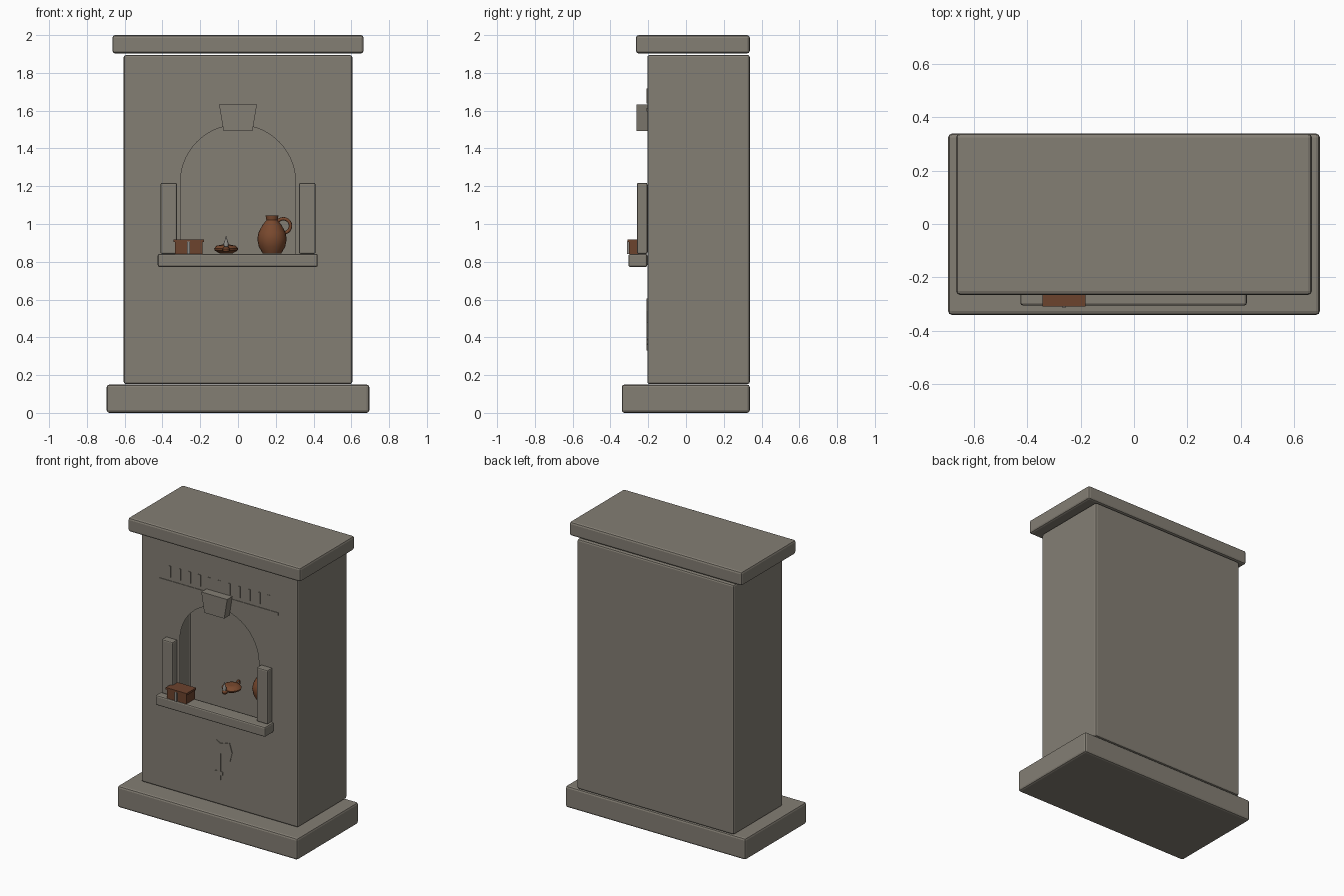
import bpy
import bmesh
from math import pi, sin, cos, radians
from mathutils import Matrix

if "Cube" in bpy.data.objects:
    bpy.data.objects.remove(bpy.data.objects["Cube"])


def material(name, rgb):
    mat = bpy.data.materials.new(name)
    mat.use_nodes = True
    mat.diffuse_color = (*rgb, 1)
    mat.node_tree.nodes["Principled BSDF"].inputs["Base Color"].default_value = (*rgb, 1)
    return mat


STONE = material("warm grey stone", (0.23, 0.21, 0.175))
CLAY = material("terracotta", (0.19, 0.066, 0.027))
WOOD = material("dark red wood", (0.15, 0.056, 0.027))
METAL = material("pale grey", (0.27, 0.26, 0.24))


def finish(bm, name, mat, smooth=False):
    bmesh.ops.recalc_face_normals(bm, faces=bm.faces)
    mesh = bpy.data.meshes.new(name)
    bm.to_mesh(mesh)
    bm.free()
    mesh.materials.append(mat)
    obj = bpy.data.objects.new(name, mesh)
    bpy.context.collection.objects.link(obj)
    if smooth:
        bpy.ops.object.select_all(action='DESELECT')
        obj.select_set(True)
        bpy.context.view_layer.objects.active = obj
        bpy.ops.object.shade_smooth_by_angle(angle=radians(40))
    return obj


def box_mesh(x, y, z, bevel):
    bm = bmesh.new()
    size = [b - a for a, b in (x, y, z)]
    mid = [(a + b) / 2 for a, b in (x, y, z)]
    bmesh.ops.create_cube(bm, size=1, matrix=Matrix.Translation(mid) @ Matrix.Diagonal((*size, 1)))
    if bevel:
        bmesh.ops.bevel(bm, geom=bm.edges[:], offset=bevel, segments=2, profile=0.5, affect='EDGES')
    return bm


def box(name, x, y, z, mat=STONE, bevel=0.0):
    return finish(box_mesh(x, y, z, bevel), name, mat)


def slab(name, outline, y0, y1, mat=STONE):
    """Extrude an x-z outline from y0 to y1."""
    bm = bmesh.new()
    face = bm.faces.new([bm.verts.new((x, y0, z)) for x, z in outline])
    out = bmesh.ops.extrude_face_region(bm, geom=[face])
    moved = [v for v in out["geom"] if isinstance(v, bmesh.types.BMVert)]
    bmesh.ops.translate(bm, verts=moved, vec=(0, y1 - y0, 0))
    return finish(bm, name, mat)


def lathe(name, profile, center, mat, steps=20):
    """Spin a radius-height profile about a vertical axis."""
    bm = bmesh.new()
    verts = [bm.verts.new((r, 0, z)) for r, z in profile]
    edges = [bm.edges.new(pair) for pair in zip(verts, verts[1:])]
    bmesh.ops.spin(bm, geom=verts + edges, cent=(0, 0, 0), axis=(0, 0, 1),
                   angle=2 * pi, steps=steps)
    bmesh.ops.remove_doubles(bm, verts=bm.verts, dist=0.0005)
    bmesh.ops.translate(bm, verts=bm.verts, vec=center)
    return finish(bm, name, mat, True)


def ring(name, center, major, minor, mat, axis):
    bpy.ops.mesh.primitive_torus_add(location=center, major_radius=major, minor_radius=minor,
                                     major_segments=20, minor_segments=8,
                                     rotation=(pi / 2, 0, 0) if axis == 'y' else (0, pi / 2, 0))
    obj = bpy.context.object
    obj.name = name
    obj.data.materials.append(mat)
    bpy.ops.object.shade_smooth_by_angle(angle=radians(60))


# Plinth, cap and shelf
FRONT, BACK = -0.205, 0.338
box("plinth", (-0.695, 0.695), (-0.34, BACK), (0, 0.15), bevel=0.014)
box("cap", (-0.665, 0.665), (-0.265, BACK), (1.903, 2), bevel=0.014)
box("shelf", (-0.425, 0.422), (-0.305, FRONT), (0.772, 0.842), bevel=0.01)

# Hollow body with an arched opening in the front skin
ARCH, SPRING, SILL = 0.305, 1.22, 0.84
bm = box_mesh((-0.605, 0.605), (FRONT, BACK), (0.152, 1.895), 0.012)
panel = min(bm.faces, key=lambda f: f.calc_center_median().y - f.calc_area())
for f in bm.faces:
    f.normal_update()
panel = max((f for f in bm.faces if f.normal.y < -0.99), key=lambda f: f.calc_area())
corners = {(v.co.x > 0, v.co.z > 1): v for v in panel.verts}
bmesh.ops.delete(bm, geom=[panel], context='FACES_ONLY')
low = corners[(True, False)].co.z
high = corners[(True, True)].co.z
bottom, top, sill, crown = [bm.verts.new((0, FRONT, z)) for z in (low, high, SILL, SPRING + ARCH)]
for right in (False, True):
    side = 1 if right else -1
    curve = [bm.verts.new((side * ARCH * sin(a), FRONT, SPRING + ARCH * cos(a)))
             for a in [pi / 2 * i / 14 for i in range(1, 15)]]
    jamb = bm.verts.new((side * ARCH, FRONT, SILL))
    bm.faces.new([bottom, corners[(right, False)], corners[(right, True)], top, crown]
                 + curve + [jamb, sill])
finish(bm, "body", STONE)

# Side posts and keystone
for side, name in ((-1, "right_post"), (1, "left_post")):
    box(name, sorted((side * 0.323, side * 0.41)), (-0.26, FRONT), (0.842, 1.218), bevel=0.008)
slab("keystone", [(-0.077, 1.493), (0.077, 1.493), (0.1, 1.632), (-0.1, 1.632)], -0.262, FRONT + 0.005)

# Shallow frieze: a rail with a row of plain notched strokes
RELIEF = FRONT - 0.004
box("frieze_rail", (-0.46, 0.457), (RELIEF, FRONT), (1.596, 1.614))
for i in range(11):
    x = -0.382 + i * 0.0765
    box("frieze_stroke", (x - 0.009, x + 0.009), (RELIEF, FRONT), (1.638, 1.718))

# Shallow axe emblem
slab("axe_emblem", [(-0.015, 0.33), (0.012, 0.33), (0.012, 0.362), (0.028, 0.366), (0.028, 0.386),
                    (0.012, 0.39), (0.012, 0.515), (0.085, 0.478), (0.1, 0.54), (0.08, 0.605),
                    (0.035, 0.59), (0.01, 0.585), (-0.02, 0.602), (-0.026, 0.545), (-0.015, 0.515),
                    (-0.015, 0.39), (-0.03, 0.386), (-0.03, 0.366), (-0.015, 0.362)], RELIEF, FRONT)

# Small chest on the shelf
box("chest_box", (-0.334, -0.187), (-0.303, -0.208), (0.842, 0.905), WOOD)
box("chest_lid", (-0.342, -0.181), (-0.309, -0.202), (0.905, 0.919), WOOD)
box("chest_strap", (-0.27, -0.255), (-0.312, -0.3), (0.842, 0.908), METAL)

# Jug
JUG = (0.18, 0.035, 0.845)
lathe("jug", [(0, 0), (0.05, 0), (0.07, 0.035), (0.078, 0.075), (0.072, 0.11), (0.05, 0.15),
              (0.03, 0.175), (0.034, 0.2), (0.026, 0.2), (0.022, 0.175), (0, 0.15)], JUG, CLAY)
ring("jug_handle", (0.24, 0.035, 0.99), 0.038, 0.009, CLAY, 'y')

# Oil lamp: bowl, spout, flame and ring handle
lathe("lamp_bowl", [(0, 0), (0.035, 0), (0.06, 0.014), (0.064, 0.025), (0.05, 0.04),
                    (0.02, 0.046), (0, 0.04)], (-0.063, 0.02, 0.845), CLAY)
lathe("lamp_spout", [(0, 0), (0.016, 0), (0.02, 0.012), (0.014, 0.024), (0, 0.024)],
      (-0.063, -0.055, 0.855), CLAY, 12)
lathe("lamp_flame", [(0, 0), (0.012, 0.008), (0.013, 0.025), (0.006, 0.045), (0, 0.068)],
      (-0.063, -0.06, 0.872), METAL, 10)
ring("lamp_handle", (-0.063, 0.092, 0.872), 0.017, 0.006, CLAY, 'x')
